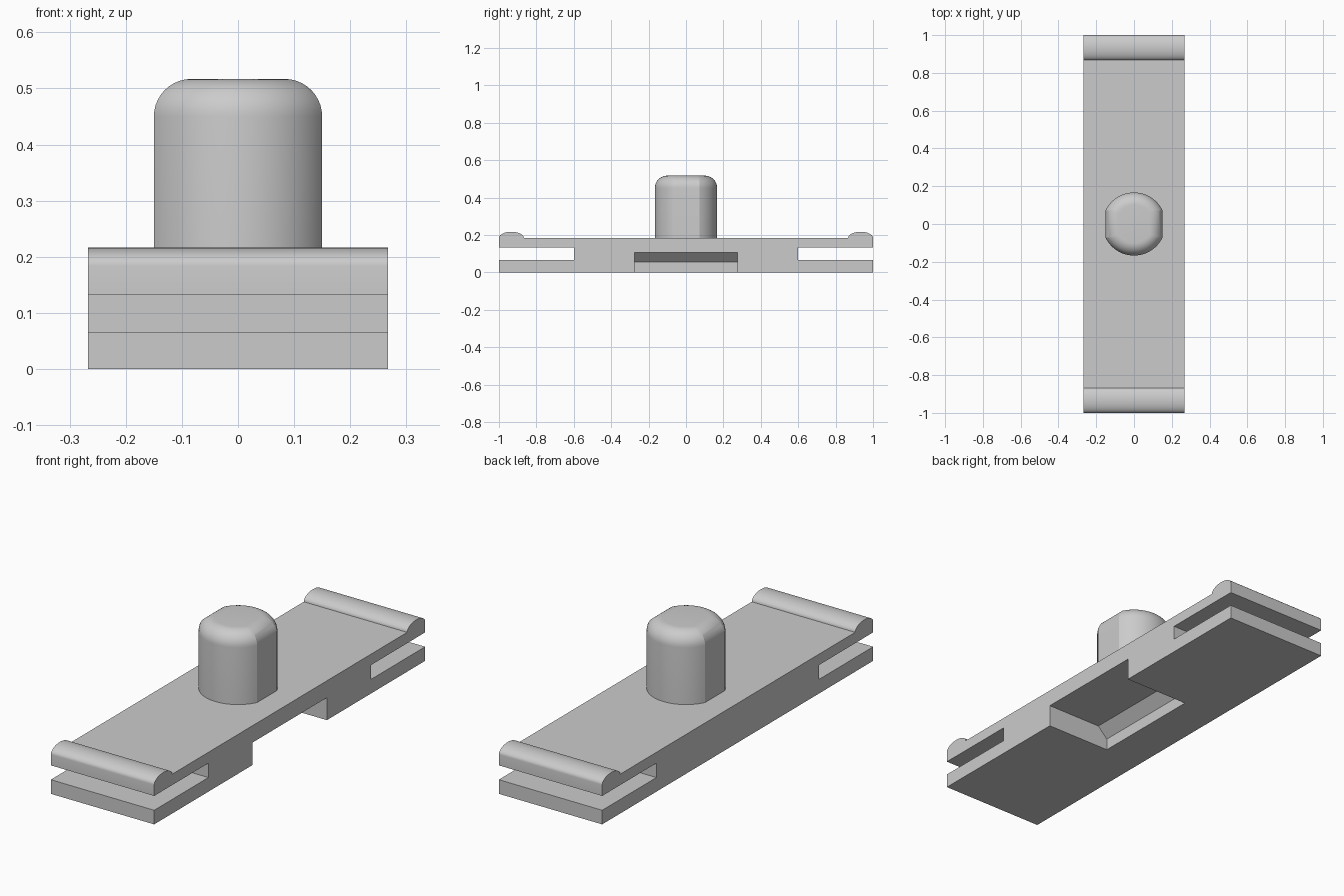
import bpy, bmesh
from math import sin, cos, acos, pi, radians
from mathutils import Vector

cube = bpy.data.objects.get("Cube")
if cube:
    bpy.data.objects.remove(cube, do_unlink=True)

grey = bpy.data.materials.new("plain_grey")
grey.use_nodes = True
colour = (0.6, 0.6, 0.6, 1)
grey.diffuse_color = colour
grey.node_tree.nodes["Principled BSDF"].inputs["Base Color"].default_value = colour

HALF_W = 0.267
TOP = 0.184


def finish(name, bm):
    bmesh.ops.recalc_face_normals(bm, faces=bm.faces)
    mesh = bpy.data.meshes.new(name)
    bm.to_mesh(mesh)
    bm.free()
    obj = bpy.data.objects.new(name, mesh)
    bpy.context.collection.objects.link(obj)
    mesh.materials.append(grey)
    return obj


def activate(obj):
    bpy.ops.object.select_all(action='DESELECT')
    obj.select_set(True)
    bpy.context.view_layer.objects.active = obj


def extrude_profile(name, points, vector):
    bm = bmesh.new()
    face = bm.faces.new([bm.verts.new(p) for p in points])
    ext = bmesh.ops.extrude_face_region(bm, geom=[face])
    moved = [v for v in ext["geom"] if isinstance(v, bmesh.types.BMVert)]
    bmesh.ops.translate(bm, verts=moved, vec=Vector(vector))
    return finish(name, bm)


# Base: side outline with end slots and rounded end ridges
STEPS = 20
half = [(0.6, 0.066), (0.6, 0.133), (1, 0.133)]
for i in range(STEPS + 1):
    a = pi * i / STEPS
    half.append((0.9335 + 0.0665 * cos(a), TOP + 0.033 * sin(a)))
half = [(1, 0), (1, 0.066)] + half
outline = half + [(-y, z) for y, z in reversed(half)]
base = extrude_profile("base_plate", [(-HALF_W, y, z) for y, z in outline], (2 * HALF_W, 0, 0))

# Underside recess open on the left, with a sloped upper corner
recess = [(0.4, -0.1), (-0.07, -0.1), (-0.07, 0.055), (-0.02, 0.105), (0.4, 0.105)]
cutter = extrude_profile("recess_cutter", [(x, -0.275, z) for x, z in recess], (0, 0.55, 0))
cutter.hide_render = True
activate(base)
cut = base.modifiers.new("recess", 'BOOLEAN')
cut.operation = 'DIFFERENCE'
cut.solver = 'EXACT'
cut.object = cutter
bpy.ops.object.modifier_apply(modifier=cut.name)
bpy.data.objects.remove(cutter, do_unlink=True)

# Knob: cylinder with two flats and a rounded top rim
RADIUS, FLAT, FILLET, HEIGHT = 0.167, 0.15, 0.067, 0.517


def knob_ring(bm, inset, z):
    r = RADIUS - inset
    start = acos((FLAT - inset) / r)
    ring = []
    for side in (0, pi):
        for i in range(25):
            a = side + start + (pi - 2 * start) * i / 24
            ring.append(bm.verts.new((r * cos(a), r * sin(a), z)))
    return ring


bm = bmesh.new()
rings = [knob_ring(bm, 0, TOP - 0.01)]
for i in range(11):
    a = pi / 2 * i / 10
    rings.append(knob_ring(bm, FILLET * (1 - cos(a)), HEIGHT - FILLET * (1 - sin(a))))
for low, high in zip(rings, rings[1:]):
    for i in range(len(low)):
        j = (i + 1) % len(low)
        bm.faces.new((low[i], low[j], high[j], high[i]))
bm.faces.new(rings[0])
bm.faces.new(rings[-1])
knob = finish("knob", bm)

for obj in (base, knob):
    activate(obj)
    bpy.ops.object.shade_smooth_by_angle(angle=radians(22))
